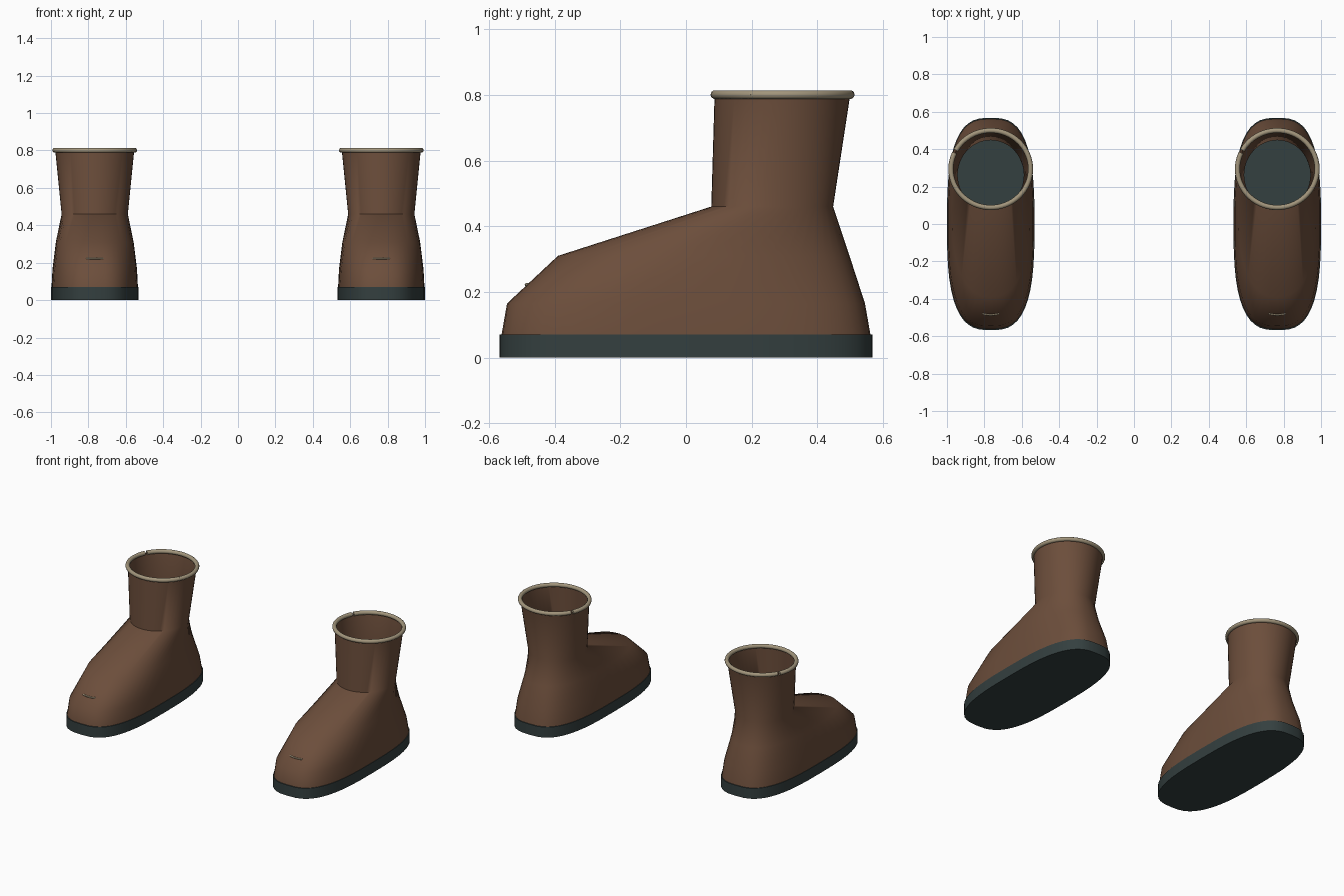
import bpy, bmesh, math

if "Cube" in bpy.data.objects:
    bpy.data.objects.remove(bpy.data.objects["Cube"])

def material(name, col):
    m = bpy.data.materials.new(name)
    m.diffuse_color = (*col, 1)
    m.use_nodes = True
    m.node_tree.nodes["Principled BSDF"].inputs["Base Color"].default_value = m.diffuse_color
    return m

LEATHER = material("brown leather", (0.15, 0.076, 0.044))
RUBBER = material("dark rubber", (0.034, 0.05, 0.05))
TRIM = material("tan trim", (0.36, 0.30, 0.20))
SEG = 48

def ring(z, front, back, half_w, n):
    """Superellipse loop at height z; n sets how boxy it is."""
    cy, ry = (front + back) / 2, (back - front) / 2
    pts = []
    for i in range(SEG):
        a = 2 * math.pi * i / SEG
        c, s = math.cos(a), math.sin(a)
        pts.append((half_w * math.copysign(abs(c) ** (2 / n), c),
                    cy + ry * math.copysign(abs(s) ** (2 / n), s), z))
    return pts

def loft(name, rings, mat, x, capped):
    bm = bmesh.new()
    loops = [[bm.verts.new(p) for p in ring(*r)] for r in rings]
    for lo, hi in zip(loops, loops[1:]):
        for i in range(SEG):
            j = (i + 1) % SEG
            bm.faces.new((lo[i], lo[j], hi[j], hi[i]))
    if capped:
        bm.faces.new(loops[0][::-1])
        bm.faces.new(loops[-1])
    me = bpy.data.meshes.new(name)
    bm.to_mesh(me)
    bm.free()
    me.materials.append(mat)
    ob = bpy.data.objects.new(name, me)
    ob.location.x = x
    bpy.context.collection.objects.link(ob)
    bpy.ops.object.select_all(action='DESELECT')
    ob.select_set(True)
    bpy.context.view_layer.objects.active = ob
    bpy.ops.object.shade_smooth_by_angle(angle=math.radians(60))

def tube(name, pts, radius, mat, x):
    cu = bpy.data.curves.new(name, 'CURVE')
    cu.dimensions = '3D'
    cu.bevel_depth = radius
    cu.bevel_resolution = 3
    cu.use_fill_caps = True
    sp = cu.splines.new('POLY')
    sp.points.add(len(pts) - 1)
    for p, co in zip(sp.points, pts):
        p.co = (*co, 1)
    sp.use_smooth = True
    cu.materials.append(mat)
    ob = bpy.data.objects.new(name, cu)
    ob.location.x = x
    bpy.context.collection.objects.link(ob)

# z, front y, back y, half width, boxiness
UPPER = [(0.068, -0.562, 0.562, 0.231, 2.9),
         (0.165, -0.545, 0.545, 0.226, 2.8),
         (0.31, -0.39, 0.498, 0.208, 2.4),
         (0.46, 0.077, 0.448, 0.177, 2.0),
         (0.80, 0.087, 0.50, 0.211, 2.0)]
SOLE = [(0.0, -0.568, 0.568, 0.234, 2.9),
        (0.07, -0.568, 0.568, 0.234, 2.9)]

for side, x in (("left", -0.766), ("right", 0.766)):
    loft(side + "_sole", SOLE, RUBBER, x, True)
    loft(side + "_upper", UPPER, LEATHER, x, False)
    # rolled cuff in two lengths with small seams between them
    for k, start in enumerate((-28, 155)):
        span = 179
        arc = []
        for i in range(31):
            a = math.radians(start + span * i / 30)
            arc.append((0.213 * math.cos(a), 0.294 + 0.206 * math.sin(a), 0.801))
        tube(f"{side}_cuff_{k + 1}", arc, 0.0135, TRIM, x)
    # toe stitch
    stitch = [(0.045 * t / 4, -0.486 + 0.008 * (t / 4) ** 2, 0.222) for t in range(-4, 5)]
    tube(side + "_toe_stitch", stitch, 0.005, TRIM, x)
